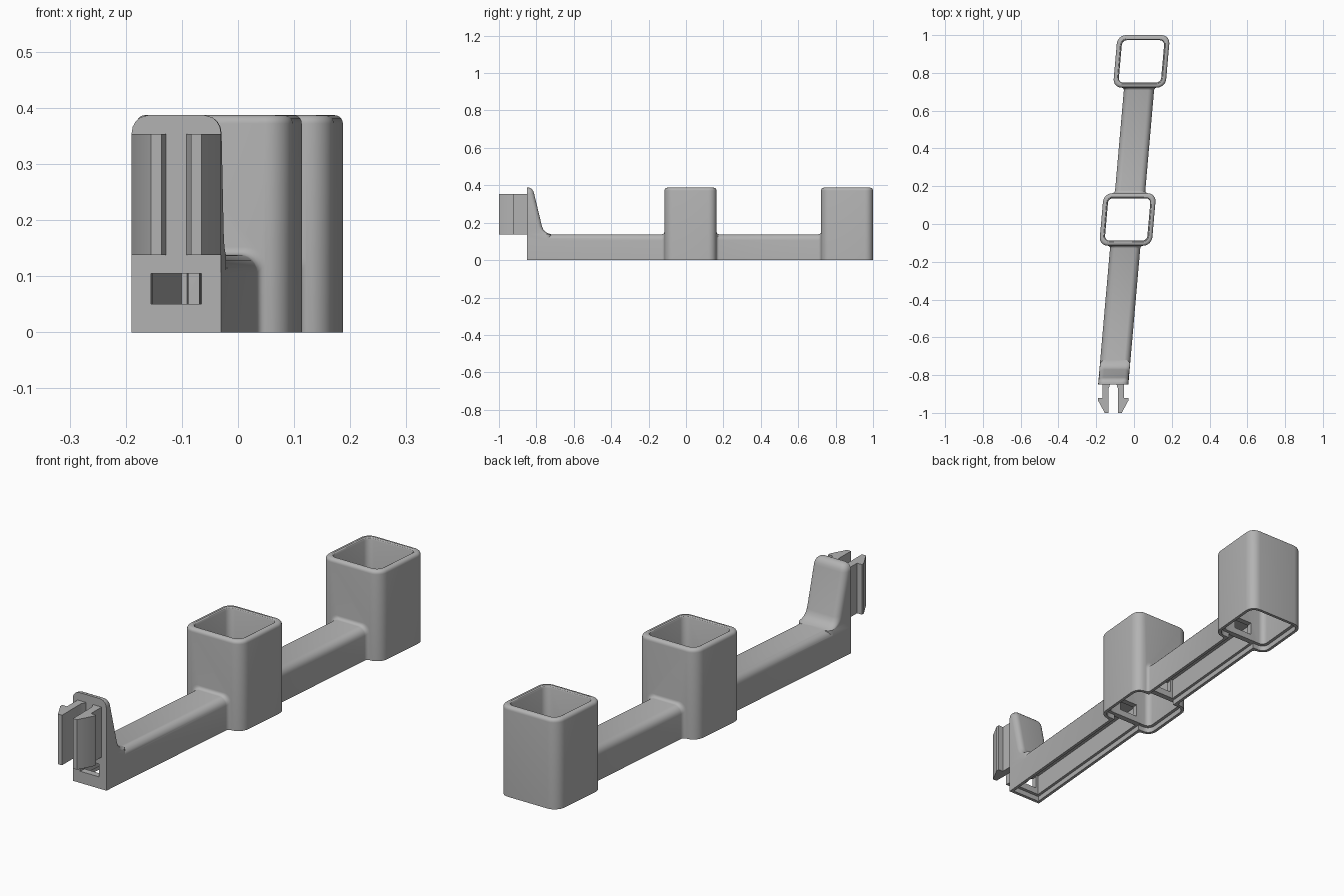
import bpy, bmesh, math

if "Cube" in bpy.data.objects:
    bpy.data.objects.remove(bpy.data.objects["Cube"])

K = math.tan(math.radians(5))      # sideways lean of the whole rail
H = 0.387                          # full height
BAR_W, BAR_H = 0.08, 0.138
BOXES = [(0.024, 0.139), (0.861, 0.139)]   # centre y, half size

grey = bpy.data.materials.new("plain grey")
grey.diffuse_color = (0.45, 0.45, 0.45, 1)
grey.use_nodes = True
grey.node_tree.nodes["Principled BSDF"].inputs["Base Color"].default_value = grey.diffuse_color


def lean(p):
    return (p[0] - 0.11 + K * (p[1] + 0.85), p[1], p[2])


def loft(name, rings, leaning=True):
    """Closed solid through a stack of equal-length rings."""
    bm = bmesh.new()
    vs = [[bm.verts.new(lean(p) if leaning else p) for p in r] for r in rings]
    n = len(rings[0])
    for a, b in zip(vs, vs[1:]):
        for i in range(n):
            j = (i + 1) % n
            bm.faces.new((a[i], a[j], b[j], b[i]))
    bm.faces.new(vs[0][::-1])
    bm.faces.new(vs[-1])
    bmesh.ops.recalc_face_normals(bm, faces=bm.faces)
    me = bpy.data.meshes.new(name)
    bm.to_mesh(me)
    bm.free()
    ob = bpy.data.objects.new(name, me)
    bpy.context.collection.objects.link(ob)
    me.materials.append(grey)
    return ob


def arc(cx, cy, r, a0, a1, n=6):
    return [(cx + r * math.cos(math.radians(a0 + (a1 - a0) * i / n)),
             cy + r * math.sin(math.radians(a0 + (a1 - a0) * i / n))) for i in range(n + 1)]


def round_square(cy, half, r, z):
    c = half - r
    pts = []
    for k, (sx, sy) in enumerate(((1, 1), (-1, 1), (-1, -1), (1, -1))):
        pts += arc(sx * c, sy * c, r, 90 * k, 90 * k + 90)
    return [(x, y + cy, z) for x, y in pts]


def block(name, hw, y0, y1, z0, z1):
    return loft(name, [[(-hw, y, z0), (hw, y, z0), (hw, y, z1), (-hw, y, z1)] for y in (y0, y1)])


def boolean(target, tool, op):
    m = target.modifiers.new(op, 'BOOLEAN')
    m.operation, m.object, m.solver = op, tool, 'EXACT'
    bpy.context.view_layer.update()
    dg = bpy.context.evaluated_depsgraph_get()
    me = bpy.data.meshes.new_from_object(target.evaluated_get(dg))
    target.modifiers.clear()
    target.data = me
    bpy.data.objects.remove(tool)


# Arm bars: round-topped, flared into the box walls
def bar_ring(y, d):
    w, h, r = BAR_W + d, BAR_H + d, 0.032
    pts = [(w, 0)] + arc(w - r, h - r, r, 0, 90) + arc(-w + r, h - r, r, 90, 180) + [(-w, 0)]
    return [(x, y, z) for x, z in pts]


def flare(face, sign, r=0.014):
    """Stations running toward a box face; sign +1 when the face lies ahead in y."""
    st = [(face - sign * r * (1 - math.sin(math.radians(a))),
           r * (1 - math.cos(math.radians(a)))) for a in (0, 25, 50, 70, 90)]
    st.append((face + sign * 0.012, r))
    return st if sign > 0 else st[::-1]


faces = [(c - h, c + h) for c, h in BOXES]
body = loft("holder_body", [bar_ring(y, d) for y, d in [(-0.85, 0)] + flare(faces[0][0], 1)])
back_bar = loft("back_bar", [bar_ring(y, d) for y, d in flare(faces[0][1], -1) + flare(faces[1][0], 1)])

# Boxes with rounded outer rim
for cy, half in BOXES:
    rings = [round_square(cy, half, 0.045, 0)]
    for a in range(0, 91, 18):
        s = 0.015 * (1 - math.cos(math.radians(a)))
        rings.append(round_square(cy, half - s, 0.045 - s, H - 0.015 + 0.015 * math.sin(math.radians(a))))
    boolean(body, loft("box", rings), 'UNION')
boolean(body, back_bar, 'UNION')

# Upright end post: flat front, sloping rounded back
post = []
for z, yb in [(0.06, -0.72), (0.138, -0.72), (0.142, -0.735), (0.15, -0.75), (0.162, -0.762),
              (0.18, -0.77), (0.355, -0.812), (0.366, -0.8155), (0.376, -0.821),
              (0.383, -0.829), (H, -0.838)]:
    t = max(0, (z - (H - 0.032)) / 0.032)
    w = BAR_W - 0.0004 - 0.03 * (1 - math.sqrt(max(0, 1 - t * t)))
    r = min(0.025, (yb + 0.85) * 0.7)
    pts = [(-w, -0.85), (w, -0.85)] + arc(w - r, yb - r, r, 0, 90) + arc(-w + r, yb - r, r, 90, 180)
    post.append([(x, y, z) for x, y in pts])
boolean(body, loft("post", post), 'UNION')

# Through holes of the boxes, with eased inner rim
for cy, half in BOXES:
    hole = half - 0.027
    rings = [round_square(cy, hole, 0.025, -0.02), round_square(cy, hole, 0.025, H - 0.01)]
    rings += [round_square(cy, hole + 0.003, 0.028, H - 0.003),
              round_square(cy, hole + 0.009, 0.034, H + 0.001),
              round_square(cy, hole + 0.009, 0.034, H + 0.02)]
    boolean(body, loft("hole_cutter", rings), 'DIFFERENCE')
    # Stepped seat for a bottom cover
    boolean(body, loft("seat_cutter", [round_square(cy, half - 0.013, 0.034, z) for z in (-0.02, 0.022)]),
            'DIFFERENCE')

# Cable channel, cover seat and window under the bars
for y0, y1 in ((-0.822, faces[0][0] + 0.002), (faces[0][1] - 0.002, faces[1][0] + 0.002)):
    boolean(body, block("channel_cutter", 0.055, y0, y1, -0.03, 0.11), 'DIFFERENCE')
for y0, y1 in ((-0.836, faces[0][0] + 0.04), (faces[0][1] - 0.04, faces[1][0] + 0.04)):
    boolean(body, block("bar_seat_cutter", 0.067, y0, y1, -0.025, 0.0222), 'DIFFERENCE')
boolean(body, block("window_cutter", 0.045, -0.9, 0.78, 0.05, 0.105), 'DIFFERENCE')

# Pair of barbed snap prongs
prongs = []
for side, name in ((-1, "left_prong"), (1, "right_prong")):
    outline = [(0.017, -0.845), (0.02, -0.86), (0.026, -0.872), (0.026, -1.0), (0.045, -1.0),
               (0.08, -0.935), (0.08, -0.922), (0.057, -0.922), (0.057, -0.845)]
    prongs.append(loft(name, [[(-0.11 + side * x, y, z) for x, y in outline] for z in (0.138, 0.353)], False))

# Smooth curved areas, keep edges sharp
for ob in [body] + prongs:
    bpy.ops.object.select_all(action='DESELECT')
    ob.select_set(True)
    bpy.context.view_layer.objects.active = ob
    bpy.ops.object.shade_smooth_by_angle(angle=math.radians(30))
